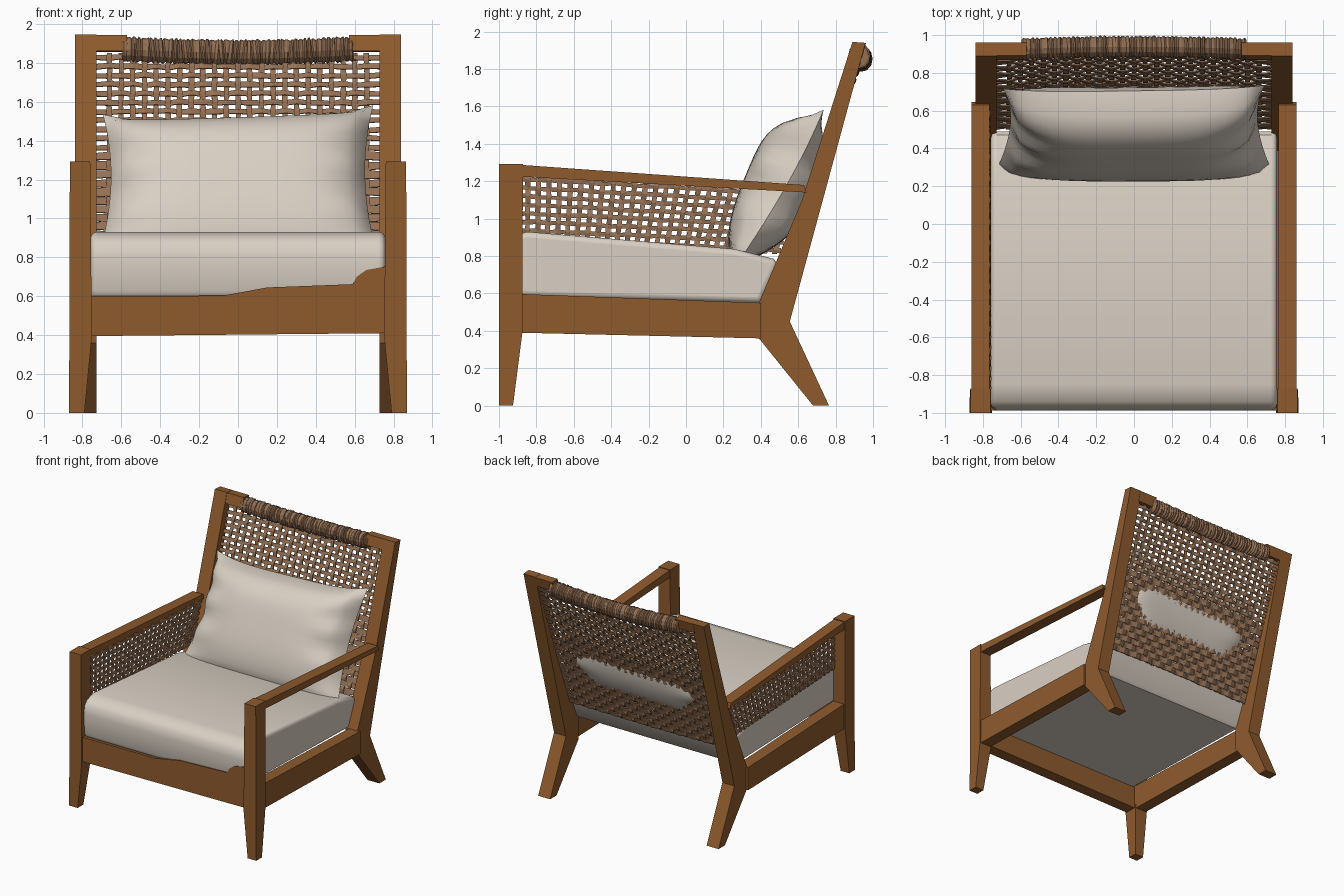
import bpy, bmesh, math, random
from mathutils import Vector as V

if "Cube" in bpy.data.objects:
    bpy.data.objects.remove(bpy.data.objects["Cube"])

random.seed(4)


def material(name, rgb):
    m = bpy.data.materials.new(name)
    m.diffuse_color = (*rgb, 1)
    m.use_nodes = True
    m.node_tree.nodes["Principled BSDF"].inputs["Base Color"].default_value = m.diffuse_color
    return m


WOOD = material("warm wood", (0.275, 0.105, 0.027))
CANE = material("woven cane", (0.30, 0.165, 0.09))
FABRIC = material("cream fabric", (0.70, 0.63, 0.55))


def smooth_shade(ob):
    bpy.ops.object.select_all(action='DESELECT')
    ob.select_set(True)
    bpy.context.view_layer.objects.active = ob
    bpy.ops.object.shade_smooth_by_angle(angle=math.radians(40))


def finish(name, bm, mat, smooth=False):
    bmesh.ops.recalc_face_normals(bm, faces=bm.faces)
    me = bpy.data.meshes.new(name)
    bm.to_mesh(me)
    bm.free()
    me.materials.append(mat)
    ob = bpy.data.objects.new(name, me)
    bpy.context.collection.objects.link(ob)
    if smooth:
        smooth_shade(ob)
    return ob


def add_loft(bm, rings):
    """Skin a list of equal-length closed rings and cap the ends."""
    loops = [[bm.verts.new(p) for p in r] for r in rings]
    n = len(loops[0])
    for a, b in zip(loops, loops[1:]):
        for i in range(n):
            bm.faces.new((a[i], a[(i + 1) % n], b[(i + 1) % n], b[i]))
    bm.faces.new(loops[0])
    bm.faces.new(loops[-1])


def loft(name, rings, mat):
    bm = bmesh.new()
    add_loft(bm, rings)
    return finish(name, bm, mat)


def prism_x(name, poly, x0, x1, mat):
    return loft(name, [[(x, y, z) for y, z in poly] for x in (x0, x1)], mat)


def leg_ring(s, x0, x1, y0, y1, z):
    return [(s * x0, y0, z), (s * x1, y0, z), (s * x1, y1, z), (s * x0, y1, z)]


# Side frames, with short stubs of the top rail beside the cane wrap
POST = [(.89, 1.945), (.96, 1.94), (.555, .45), (.765, 0),
        (.68, 0), (.39, .36), (.39, .55), (.62, 1.10)]
STUB = [(.868, 1.862), (.892, 1.943), (.962, 1.938), (.94, 1.855)]
for s, side in ((-1, "left"), (1, "right")):
    loft("front_leg_" + side, [leg_ring(s, .79, .87, -1, -.925, 0),
                               leg_ring(s, .752, .867, -1, -.875, .39),
                               leg_ring(s, .76, .865, -1, -.872, 1.293)], WOOD)
    prism_x("back_post_" + side, POST, s * .727, s * .838, WOOD)
    prism_x("side_rail_" + side, [(-.88, .39), (-.88, .597), (.40, .55), (.40, .36)],
            s * .757, s * .857, WOOD)
    prism_x("arm_" + side, [(-.89, 1.225), (-.89, 1.288), (.63, 1.18), (.645, 1.14)],
            s * .765, s * .86, WOOD)
    prism_x("top_rail_" + side, STUB, s * .57, s * .74, WOOD)

# Front rail, its top edge rising toward one side
RAIL = [(-.77, .395), (.77, .41), (.77, .755), (.66, .735), (.61, .70), (.59, .662),
        (.15, .645), (-.08, .603), (-.77, .60)]
loft("front_rail", [[(x, y, z) for x, z in RAIL] for y in (-.988, -.89)], WOOD)

# Seat cushion
seat = prism_x("seat_cushion", [(-.96, .585), (-.978, .63), (-.987, .80), (-.975, .865), (-.94, .905),
                                (-.85, .93), (.26, .838), (.47, .785), (.49, .755),
                                (.41, .57), (.39, .55)], -.757, .757, FABRIC)
bev = seat.modifiers.new("soft edges", 'BEVEL')
bev.width, bev.segments, bev.limit_method = .03, 4, 'ANGLE'
bev.angle_limit = math.radians(60)
smooth_shade(seat)


# Back pillow: two bulged sheets with pinched corners
def pillow():
    bm = bmesh.new()
    nu, nv = 28, 18
    base, up, out = V((0, .40, .78)), V((0, .386, .922)), V((0, -.922, .386))
    for sign in (1, -1):
        grid = []
        for j in range(nv + 1):
            row = []
            v = -1 + 2 * j / nv
            for i in range(nu + 1):
                u = -1 + 2 * i / nu
                half = (.735 - .02 * (v + 1)) - .06 * (1 - v * v)
                t = .415 + v * (.43 - .055 * (1 - u ** 4) * (v > 0)) + .025 * u * (v + 1) / 2
                seam = .11 * ((1 - v) / 2) ** 2
                if sign > 0:
                    f = (1 - abs(u) ** 4) ** .55 * (1 - abs(v) ** 3.5) ** .6
                    h = seam + (.25 - seam) * f
                else:
                    h = seam + (-.135 - seam) * (1 - u ** 8) * (1 - v * v)
                t -= .06 * (1 - v) / 2 * (seam / .11)
                # gathered creases along the short ends
                h += sign * .07 * math.sin(v * 11) * u ** 6 * (1 - u ** 8) * (1 - v * v)
                row.append(bm.verts.new(base + up * t + out * h + V((u * half, 0, 0))))
            grid.append(row)
        for j in range(nv):
            for i in range(nu):
                bm.faces.new((grid[j][i], grid[j][i + 1], grid[j + 1][i + 1], grid[j + 1][i]))
    bmesh.ops.remove_doubles(bm, verts=bm.verts, dist=.0005)
    finish("back_pillow", bm, FABRIC, True)


pillow()


# Woven panels: over-and-under ribbons on a surface P(u, v), u and v in 0..1
def weave(name, P, nrm, cols, rows, u_margin, col_w, row_w, amp=.007, t=.004):
    bm = bmesh.new()

    def ribbon(path, across, w):
        rings = []
        for p in path:
            a = across * (w / 2 * random.uniform(.85, 1.15))
            rings.append([p - a - nrm * t, p + a - nrm * t, p + a + nrm * t, p - a + nrm * t])
        add_loft(bm, rings)

    du = (1 - 2 * u_margin) / (cols - 1)
    dv = 1 / rows
    along_u = (P(1, .5) - P(0, .5)).normalized()
    along_v = (P(.5, 1) - P(.5, 0)).normalized()
    for i in range(cols):
        u = u_margin + i * du
        pts = [(0, 0)] + [((j + .5) * dv, (-1) ** (i + j)) for j in range(rows)] + [(1, 0)]
        ribbon([P(u + random.uniform(-.04, .04) * du, v) + nrm * amp * k for v, k in pts], along_u, col_w)
    for j in range(rows):
        v = (j + .5) * dv
        pts = [(0, 0)] + [(u_margin + i * du, -(-1) ** (i + j)) for i in range(cols)] + [(1, 0)]
        ribbon([P(u, v + random.uniform(-.08, .08) * dv) + nrm * amp * k for u, k in pts], along_v, row_w(v))
    finish(name, bm, CANE)


def back_surface(u, v):
    stops = [(0, .50, .72), (.35, .645, 1.10), (1, .925, 1.85)]
    a, b = (stops[0], stops[1]) if v < .35 else (stops[1], stops[2])
    f = (v - a[0]) / (b[0] - a[0])
    bow = .015 * (1 - (2 * u - 1) ** 2)
    return V(((2 * u - 1) * .735, a[1] + f * (b[1] - a[1]) + bow, a[2] + f * (b[2] - a[2])))


weave("back_weave", back_surface, V((0, -.93, .36)), 23, 25, .05, .027,
      lambda v: .027 if v > .55 else .042)


# Only the left arm carries a woven panel
def side_surface(u, v):
    rear = .50 + .12 * v
    y = -.875 + u * (rear + .875)
    top, low = 1.235 - .085 * u, .87 - .06 * u
    return V((-.768, y, low + v * (top - low)))


weave("left_arm_weave", side_surface, V((-1, 0, 0)), 26, 8, .02, .027, lambda v: .023, .006)

# Cane wrapping around the top rail
rings, n, sides = [], 150, 12
lean = 0
for i in range(n + 1):
    x = -.595 + 1.19 * i / n
    sag = 1 - (x / .6) ** 2
    if i % 3 == 0:
        lean = random.uniform(-.008, .008)
    r = (.90 if i % 3 == 0 else 1.02) + random.uniform(-.05, .06)
    ring = []
    for k in range(sides):
        a = 2 * math.pi * k / sides
        ring.append((x + lean * math.sin(a),
                     .926 + .012 * sag + .056 * r * math.cos(a),
                     1.872 - .018 * sag + .064 * r * math.sin(a)))
    rings.append(ring)
loft("cane_wrap", rings, CANE)
